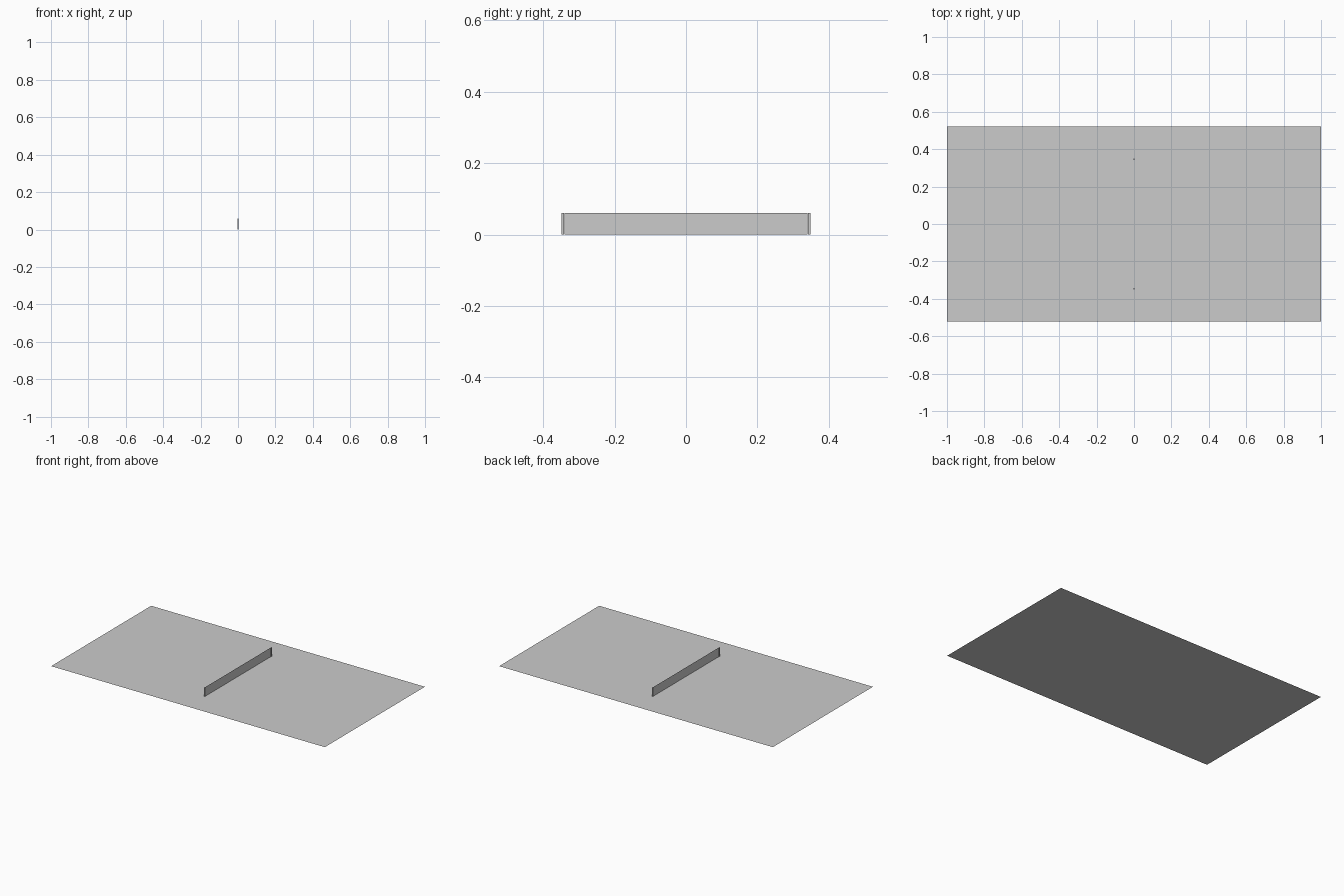
import bpy

if "Cube" in bpy.data.objects:
    bpy.data.objects.remove(bpy.data.objects["Cube"])

HALF_Y, NET_Y, POST_Y, NET_H = 0.522, 0.34, 0.345, 0.06


def sheet(name, corners):
    mesh = bpy.data.meshes.new(name)
    mesh.from_pydata(corners, [], [range(len(corners))])
    obj = bpy.data.objects.new(name, mesh)
    bpy.context.collection.objects.link(obj)
    return obj


# flat court surface
sheet("court_surface", [(-1, -HALF_Y, 0), (1, -HALF_Y, 0), (1, HALF_Y, 0), (-1, HALF_Y, 0)])

# paper-thin upright net
sheet("net", [(0, -NET_Y, 0), (0, NET_Y, 0), (0, NET_Y, NET_H), (0, -NET_Y, NET_H)])

# slim posts at both ends of the net
for side, label in ((-1, "front"), (1, "back")):
    bpy.ops.mesh.primitive_cube_add(size=1, location=(0, side * POST_Y, NET_H / 2))
    post = bpy.context.object
    post.name = label + "_net_post"
    post.scale = (0.005, 0.008, NET_H)
